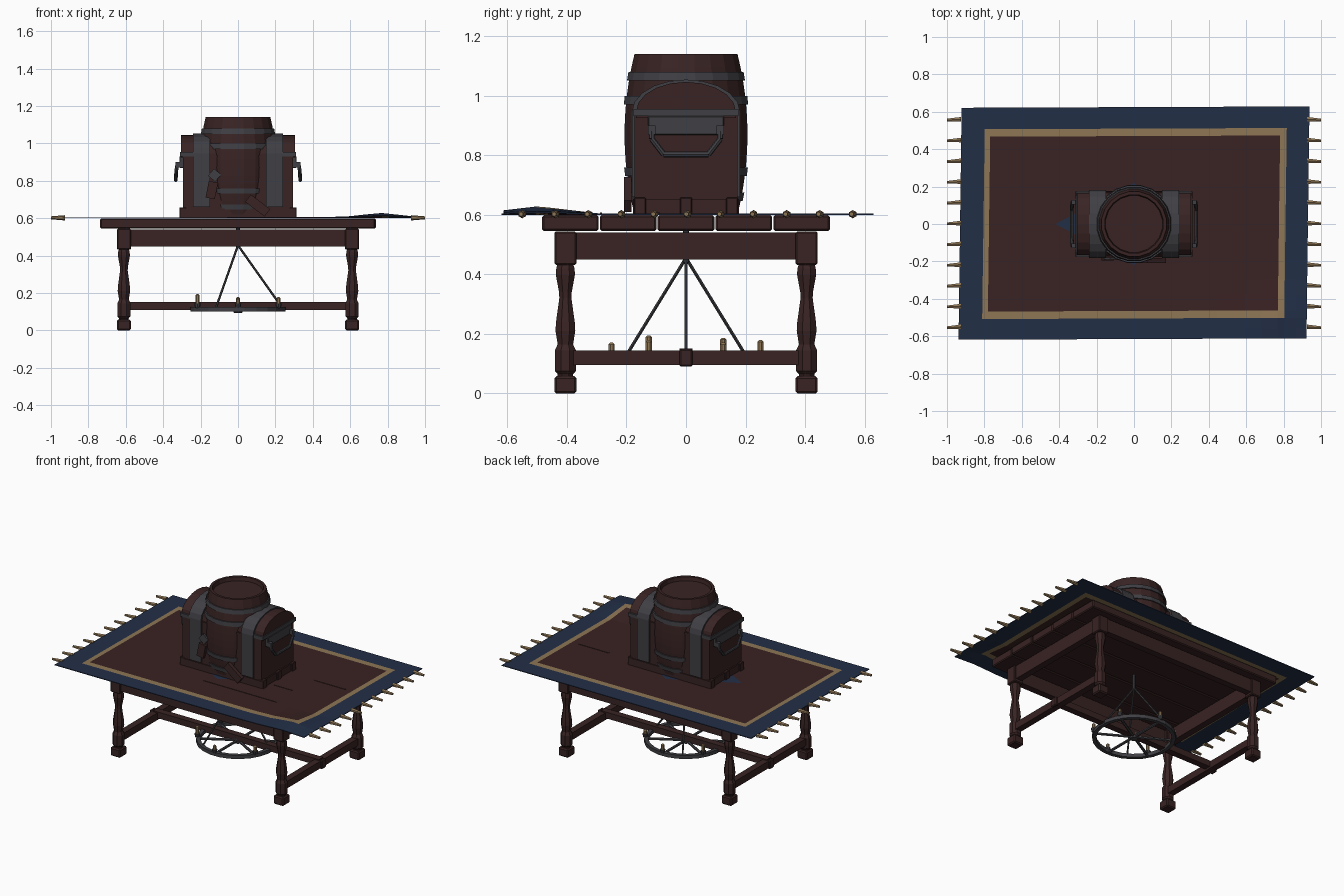
import bpy, bmesh, math
from mathutils import Vector, Matrix

cube = bpy.data.objects.get("Cube")
if cube:
    bpy.data.objects.remove(cube, do_unlink=True)


def material(name, r, g, b):
    m = bpy.data.materials.new(name)
    m.use_nodes = True
    m.diffuse_color = (r, g, b, 1)
    m.node_tree.nodes["Principled BSDF"].inputs["Base Color"].default_value = (r, g, b, 1)
    return m


WOOD = material("dark wood", 0.041, 0.017, 0.017)
IRON = material("dark iron", 0.05, 0.05, 0.058)
NAVY = material("navy cloth", 0.016, 0.028, 0.062)
GOLD = material("tan cloth", 0.27, 0.18, 0.09)
FIELD = material("maroon cloth", 0.042, 0.016, 0.016)


def finish(name, bm, *mats):
    bmesh.ops.recalc_face_normals(bm, faces=bm.faces)
    me = bpy.data.meshes.new(name)
    bm.to_mesh(me)
    bm.free()
    for m in mats:
        me.materials.append(m)
    ob = bpy.data.objects.new(name, me)
    bpy.context.collection.objects.link(ob)
    return ob


def box(name, centre, size, mat, bevel=0.0, tilt=0.0):
    bm = bmesh.new()
    bmesh.ops.create_cube(bm, size=1)
    bmesh.ops.scale(bm, vec=size, verts=bm.verts)
    ob = finish(name, bm, mat)
    ob.location = centre
    ob.rotation_euler.y = tilt
    if bevel:
        mod = ob.modifiers.new("bevel", 'BEVEL')
        mod.width = bevel
        mod.segments = 1
    return ob


def lathe(name, profile, sides, mat, centre=(0, 0, 0)):
    """Spin (radius, height) points about z; a zero radius closes an end."""
    bm = bmesh.new()
    rings = []
    for r, z in profile:
        rings.append([bm.verts.new((r * math.cos(a), r * math.sin(a), z))
                      for a in (math.tau * (i + 0.5) / sides for i in range(sides))])
    for low, high in zip(rings, rings[1:]):
        for i in range(sides):
            j = (i + 1) % sides
            bm.faces.new((low[i], low[j], high[j], high[i]))
    bmesh.ops.remove_doubles(bm, verts=bm.verts, dist=1e-5)
    ob = finish(name, bm, mat)
    ob.location = centre
    return ob


def rod(name, start, end, r1, r2, sides, mat):
    start, end = Vector(start), Vector(end)
    way = end - start
    bm = bmesh.new()
    bmesh.ops.create_cone(bm, cap_ends=True, segments=sides, radius1=r1, radius2=r2, depth=way.length)
    ob = finish(name, bm, mat)
    ob.matrix_world = Matrix.Translation((start + end) / 2) @ way.to_track_quat('Z', 'Y').to_matrix().to_4x4()
    return ob


def slab(name, outline, x0, x1, mat):
    """Extrude a (y, z) outline along x."""
    bm = bmesh.new()
    face = bm.faces.new([bm.verts.new((x0, y, z)) for y, z in outline])
    ext = bmesh.ops.extrude_face_region(bm, geom=[face])["geom"]
    bmesh.ops.translate(bm, vec=(x1 - x0, 0, 0), verts=[v for v in ext if isinstance(v, bmesh.types.BMVert)])
    return finish(name, bm, mat)


def arch(half, base, spring, top, n=10):
    curve = [(half * math.cos(math.pi * i / n), spring + (top - spring) * math.sin(math.pi * i / n))
             for i in range(n + 1)]
    return [(half, base)] + curve + [(-half, base)] if base < spring else curve


# Table top, apron and stretchers
for i in range(5):
    box("table_plank", ((i % 2) * 0.004 - 0.002, (i - 2) * 0.194, 0.572), (1.47, 0.19, 0.053), WOOD, 0.006)
for s in (-1, 1):
    box("long_apron", (0, s * 0.41, 0.495), (1.22, 0.045, 0.09), WOOD)
    box("short_apron", (s * 0.612, 0, 0.495), (0.045, 0.81, 0.09), WOOD)
    box("side_stretcher", (s * 0.61, 0, 0.12), (0.045, 0.8, 0.048), WOOD)
    box("stretcher_peg", (s * 0.635, 0, 0.12), (0.02, 0.045, 0.06), WOOD, 0.005)
box("long_stretcher", (0, 0, 0.13), (1.24, 0.045, 0.042), WOOD)

# Turned legs between square blocks
leg_shape = [(0.0, 0.055), (0.028, 0.055), (0.028, 0.065), (0.038, 0.075), (0.038, 0.145),
             (0.028, 0.165), (0.036, 0.21), (0.034, 0.24), (0.022, 0.32), (0.023, 0.34),
             (0.035, 0.4), (0.033, 0.42), (0.027, 0.44), (0.0, 0.44)]
for x in (-0.61, 0.61):
    for y in (-0.405, 0.405):
        lathe("leg_turning", leg_shape, 8, WOOD, (x, y, 0))
        box("leg_foot", (x, y, 0.029), (0.074, 0.074, 0.058), WOOD, 0.007)
        box("leg_top_block", (x, y, 0.488), (0.074, 0.074, 0.112), WOOD, 0.005)

# Wheel chandelier beneath the table
lathe("chandelier_ring", [(0.232, 0.1), (0.257, 0.1), (0.257, 0.124), (0.232, 0.124), (0.232, 0.1)], 24, IRON)
lathe("chandelier_hub", [(0, 0.092), (0.025, 0.095), (0.025, 0.13), (0, 0.13)], 12, IRON)
for i in range(6):
    a = math.tau * i / 6 + math.pi / 6
    c, s = math.cos(a), math.sin(a)
    rod("chandelier_spoke", (0, 0, 0.11), (0.24 * c, 0.24 * s, 0.11), 0.009, 0.009, 6, IRON)
    rod("candle_cup", (0.25 * c, 0.25 * s, 0.12), (0.25 * c, 0.25 * s, 0.143), 0.013, 0.018, 8, IRON)
    height = 0.165 + 0.008 * (i % 4)
    lathe("candle", [(0, 0.13), (0.011, 0.13), (0.011, height), (0.005, height + 0.006), (0, height + 0.006)],
          8, GOLD, (0.25 * c, 0.25 * s, 0))
for i in range(3):
    a = math.tau * i / 3
    rod("hanging_rod", (0.237 * math.cos(a), 0.237 * math.sin(a), 0.12), (0, 0, 0.455), 0.006, 0.006, 6, IRON)
rod("hanging_hook", (0, 0, 0.44), (0, 0, 0.55), 0.01, 0.01, 8, IRON)

# Rug with a raised corner and coloured borders
xs = [-0.93, -0.805, -0.775] + [-0.6 + 0.15 * i for i in range(9)] + [0.69, 0.775, 0.81, 0.87, 0.93]
ys = [-0.615, -0.56, -0.505, -0.465, -0.38, -0.3, -0.15, 0, 0.15, 0.3, 0.47, 0.51, 0.625]
bm = bmesh.new()


def rug_height(x, y):
    lift = max(0, 1 - abs(x - 0.77) / 0.22) * max(0, 1 - abs(y + 0.5) / 0.2)
    return 0.6 + 0.024 * lift


grid = [[bm.verts.new((x + (0.008 * y / 0.6), y + 0.004 * x, rug_height(x, y))) for y in ys] for x in xs]
for i in range(len(xs) - 1):
    for j in range(len(ys) - 1):
        f = bm.faces.new((grid[i][j], grid[i + 1][j], grid[i + 1][j + 1], grid[i][j + 1]))
        x, y = (xs[i] + xs[i + 1]) / 2, (ys[j] + ys[j + 1]) / 2
        if abs(x) > 0.806 or abs(y) > 0.508 or y < -0.505:
            f.material_index = 0
        elif abs(x) > 0.775 or y < -0.465 or y > 0.47:
            f.material_index = 1
        else:
            f.material_index = 2
rug = finish("rug", bm, NAVY, GOLD, FIELD)
thick = rug.modifiers.new("thickness", 'SOLIDIFY')
thick.thickness = 0.005
thick.offset = 1

# Rug medallion, worn plank ridges and tassels
for name, w, d, z, mat in (("medallion", 0.42, 0.22, 0.606, NAVY), ("medallion_heart", 0.3, 0.17, 0.607, GOLD)):
    bm = bmesh.new()
    bm.faces.new([bm.verts.new(p) for p in ((-w, 0, z), (0, -d, z), (w * 0.75, 0, z), (0, d, z))])
    finish(name, bm, mat)
for x0, x1, y in ((0.5, 0.73, 0.108), (0.33, 0.47, -0.09), (-0.06, 0.49, -0.285)):
    box("plank_ridge", ((x0 + x1) / 2, y, 0.605), (x1 - x0, 0.007, 0.005), WOOD)
for s in (-1, 1):
    for i in range(11):
        y = -0.55 + 0.111 * i
        t = rod("tassel", (s * 0.925, y, 0.602), (s * 1.0, y - 0.004, 0.602), 0.014, 0.008, 6, GOLD)
        t.scale = (1, 1, 1)

# Barrel with a recessed head and iron hoops
def barrel_radius(z):
    return 0.209 - 0.034 * ((z - 0.87) / 0.27) ** 2


levels = [0.6 + 0.045 * i for i in range(13)]
barrel_shape = [(0, 0.6)] + [(barrel_radius(z), z) for z in levels] + [(0.158, 1.14), (0.153, 1.115), (0, 1.115)]
lathe("barrel", barrel_shape, 20, WOOD)
for z in (0.66, 0.745, 0.985, 1.065):
    b, t = z - 0.014, z + 0.014
    rb, rt = barrel_radius(b), barrel_radius(t)
    lathe("barrel_hoop", [(rb - 0.01, b), (rb + 0.007, b), (rt + 0.007, t), (rt - 0.01, t), (rb - 0.01, b)], 20, IRON)

# Chest body, domed lid and iron straps
box("chest_body", (0, 0, 0.785), (0.59, 0.345, 0.3), WOOD)
slab("chest_lid", arch(0.168, 0.925, 0.945, 1.046), -0.305, 0.305, WOOD)
box("chest_base", (0, 0, 0.628), (0.605, 0.355, 0.05), WOOD)
for s in (-1, 1):
    x0, x1 = sorted((s * 0.15, s * 0.24))
    slab("chest_strap", arch(0.182, 0.66, 0.945, 1.054), x0, x1, IRON)
    rim = box("lid_rim", (s * 0.273, 0, 0.943), (0.075, 0.354, 0.024), IRON)
    box("handle_plate", (s * 0.302, 0, 0.9), (0.022, 0.255, 0.065), IRON, 0.004)
    path = [(0.325, -0.115, 0.885), (0.33, -0.115, 0.855), (0.333, -0.075, 0.803), (0.333, 0.075, 0.803),
            (0.33, 0.115, 0.855), (0.325, 0.115, 0.885)]
    path = [(s * x, y, z) for x, y, z in path]
    for a, b in zip(path, path[1:]):
        rod("chest_handle", a, b, 0.01, 0.01, 8, IRON)
    for y in (-0.115, 0.115):
        box("handle_mount", (s * 0.32, y, 0.885), (0.03, 0.024, 0.03), IRON)
    for y in (-0.155, 0, 0.155):
        box("chest_foot", (s * 0.295, y, 0.63), (0.035, 0.04, 0.056), WOOD, 0.003)

# Loose boards and bent straps at the chest front
box("loose_board", (0.105, -0.195, 0.668), (0.13, 0.025, 0.05), WOOD, 0, 0.65)
box("loose_chip", (-0.14, -0.185, 0.75), (0.05, 0.02, 0.09), WOOD, 0, 0.2)
box("bent_strap", (-0.125, -0.185, 0.83), (0.05, 0.012, 0.05), IRON, 0, 0.7)
